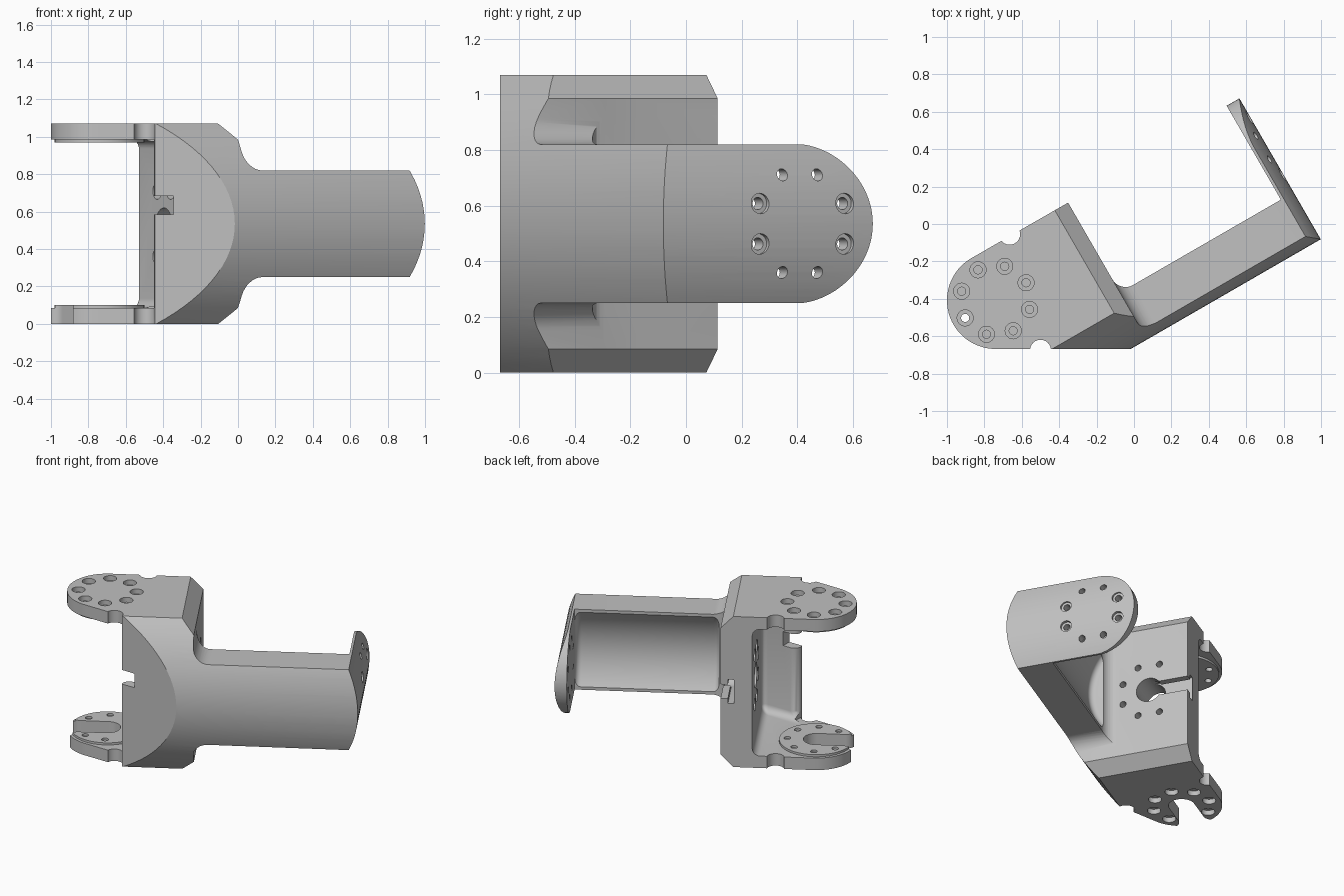
import bpy, bmesh
from math import sin, cos, radians
from mathutils import Vector

cube = bpy.data.objects.get("Cube")
if cube:
    bpy.data.objects.remove(cube)

H = 1.07                 # overall height
MID = H / 2
# the arm runs along U, turned 30 degrees from x
U = Vector((cos(radians(30)), sin(radians(30)), 0))
V = Vector((-U.y, U.x, 0))
Z = Vector((0, 0, 1))
X, Y = Vector((1, 0, 0)), Vector((0, 1, 0))
PLAN = (X, Y, Z)         # outline in x, y
TURNED = (U, V, Z)       # outline in u, v
SIDE = (U, Z, V)         # outline in u, z
SECTION = (V, Z, U)      # outline in v, z
HUB = (-0.74, -0.408)    # centre of the fork discs

metal = bpy.data.materials.new("light grey metal")
metal.use_nodes = True
grey = (0.53, 0.53, 0.53, 1)
metal.diffuse_color = grey
metal.node_tree.nodes["Principled BSDF"].inputs["Base Color"].default_value = grey


def arc(cx, cy, r, a0, a1, n=12):
    angles = [radians(a0 + (a1 - a0) * i / n) for i in range(n + 1)]
    return [(cx + r * cos(a), cy + r * sin(a)) for a in angles]


def circle(c, r, n=24):
    return arc(c[0], c[1], r, 0, 360, n)[:-1]


def to_plan(u, v):
    p = U * u + V * v
    return (p.x, p.y)


def prism(name, outline, lo, hi, axes):
    """Extrude a flat outline between two distances along the third axis."""
    bm = bmesh.new()
    ends = [[bm.verts.new(axes[0] * a + axes[1] * b + axes[2] * c) for a, b in outline]
            for c in (lo, hi)]
    bm.faces.new(ends[0])
    bm.faces.new(ends[1])
    n = len(outline)
    for i in range(n):
        j = (i + 1) % n
        bm.faces.new((ends[0][i], ends[0][j], ends[1][j], ends[1][i]))
    bmesh.ops.recalc_face_normals(bm, faces=bm.faces)
    mesh = bpy.data.meshes.new(name)
    bm.to_mesh(mesh)
    bm.free()
    mesh.materials.append(metal)
    ob = bpy.data.objects.new(name, mesh)
    bpy.context.collection.objects.link(ob)
    return ob


def apply(ob, mod):
    bpy.context.view_layer.objects.active = ob
    bpy.ops.object.modifier_apply(modifier=mod.name)


def soften(ob, width):
    mod = ob.modifiers.new("soft", "BEVEL")
    mod.width = width
    mod.segments = 6
    mod.limit_method = "ANGLE"
    mod.angle_limit = radians(60)
    apply(ob, mod)


def combine(ob, other, operation="DIFFERENCE"):
    mod = ob.modifiers.new("combine", "BOOLEAN")
    mod.operation = operation
    mod.solver = "EXACT"
    mod.object = other
    apply(ob, mod)
    bpy.data.objects.remove(other)


def cut(outline, lo, hi, axes):
    combine(body, prism("cutter", outline, lo, hi, axes))


def rect(a0, b0, a1, b1):
    return [(a0, b0), (a1, b0), (a1, b1), (a0, b1)]


# plan outline: fork disc, block, arm and end plate
plan = arc(*HUB, 0.26, 120, 270, 28)
plan += [(0.15, -0.668)]
plan += [to_plan(*p) for p in [(1.1, -0.654), (1.1, 0.3), (0.745, 0.3), (0.745, -0.28)]]
plan += [to_plan(*p) for p in arc(-0.168, -0.2, 0.08, 270, 180, 8)]
plan += [to_plan(-0.248, 0.275)]
body = prism("bracket_body", plan, 0, H, PLAN)

# side outline: chamfered block, filleted narrower arm, bowed end
upper = [(-1.5, H), (-0.33, H), (-0.248, 0.985)] + arc(-0.148, 0.92, 0.1, 180, 270, 8)
end = arc(0.824 - 0.676, MID, 0.676, 25, -25, 20)
lower = [(u, H - z) for u, z in reversed(upper)]
combine(body, prism("side", upper + end + lower, -1.2, 1.2, SIDE), "INTERSECT")

# curved outer skin
skin = [(0.9, 1.1), (0.9, -0.03)] + [
    (0.216 - 0.786 * cos(t), MID + 0.786 * sin(t)) for t in [i * 0.05 for i in range(-16, 17)]]
combine(body, prism("skin", skin, -1.6, 1.3, SECTION), "INTERSECT")

# rounded end plate
corner = arc(0.013, MID, 0.287, -90, 90, 32)
cut(corner + [(0.013, 0.95), (0.5, 0.95), (0.5, 0.1), (0.013, 0.1)], 0.6, 1.2, SECTION)

# shallow dished inner side of the arm, easing up into the block
dish = arc(0.065, MID, 0.435, 218, 142, 20)
dish = prism("dish", dish + [(-0.22, dish[-1][1]), (-0.22, dish[0][1])], -0.19, 0.745, SECTION)
soften(dish, 0.05)
combine(body, dish)

# fork cavity with soft inner corners
cavity = [(-1.4, -0.95), (-0.45, -0.95), (-0.45, -0.6), to_plan(-0.452, -0.43),
          to_plan(-0.452, 0.6), (-1.4, 0.5)]
room = prism("room", cavity, 0.085, H - 0.085, PLAN)
soften(room, 0.05)
# keep the front wall's free edge square
combine(room, prism("square", rect(-1.3, -0.9, -0.45, -0.58), 0.085, H - 0.085, PLAN), "UNION")
combine(body, room)

# raised discs inside the fork
for lo, hi in ((0.06, 0.1), (H - 0.1, H - 0.06)):
    combine(body, prism("boss", circle(HUB, 0.24, 48), lo, hi, PLAN), "UNION")

# open slot with a rounded mouth in the lower disc
hub_u, hub_v = HUB[0] * U.x + HUB[1] * U.y, HUB[0] * V.x + HUB[1] * V.y
mouth = arc(hub_u - 0.18, 0.145, 0.06, 270, 180, 8) + [(-1.4, 0.145)]
slot = arc(hub_u, hub_v, 0.085, -90, 90, 16) + [(u, hub_v + v) for u, v in mouth]
slot += [(u, hub_v - v) for u, v in reversed(mouth)]
cut(slot, -0.1, 0.2, TURNED)

# round relief notches through both fork plates
for c in ((-0.5, -0.675), (-0.665, -0.055)):
    cut(circle(c, 0.056), -0.1, H + 0.1, PLAN)

# screw holes around the fork discs
for k in range(8):
    a = radians(30 + 45 * k)
    c = (HUB[0] + 0.188 * cos(a), HUB[1] + 0.188 * sin(a))
    cut(circle(c, 0.043), H - 0.035, H + 0.1, PLAN)
    cut(circle(c, 0.022, 16), 0.9, H + 0.1, PLAN)
    if k != 4:
        cut(circle(c, 0.043), -0.1, 0.035, PLAN)
        cut(circle(c, 0.022, 16), -0.1, 0.065, PLAN)
        cut(circle(c, 0.022, 16), 0.085, 0.2, PLAN)

# screw holes in the end plate and in the block's back wall
for k in range(8):
    a = radians(22.5 + 45 * k)
    c = (0.01 + 0.19 * cos(a), MID + 0.19 * sin(a))
    cut(circle(c, 0.022, 16), 0.7, 0.9, SECTION)
    if abs(sin(a)) < 0.5:
        cut(circle(c, 0.037), 0.803, 0.9, SECTION)
    if k not in (0, 7):
        cut(circle(c, 0.022, 16), -0.5, -0.2, SECTION)
        cut(circle(c, 0.045), -0.5, -0.34, SECTION)

# cable hole, stepped cable groove and front wall notch
cut(circle((0.01, MID), 0.085, 32), -0.55, -0.15, SECTION)
cut(rect(0.01, MID - 0.05, 0.4, MID + 0.05), -0.3, -0.2, SECTION)
cut(rect(0.01, MID - 0.085, 0.4, MID + 0.085), -0.335, -0.295, SECTION)
cut(rect(-0.5, 0.585, -0.345, 0.685), 0.5, 0.75, (X, Z, -Y))

bpy.ops.object.select_all(action="DESELECT")
body.select_set(True)
bpy.context.view_layer.objects.active = body
bpy.ops.object.shade_smooth_by_angle(angle=radians(30))
